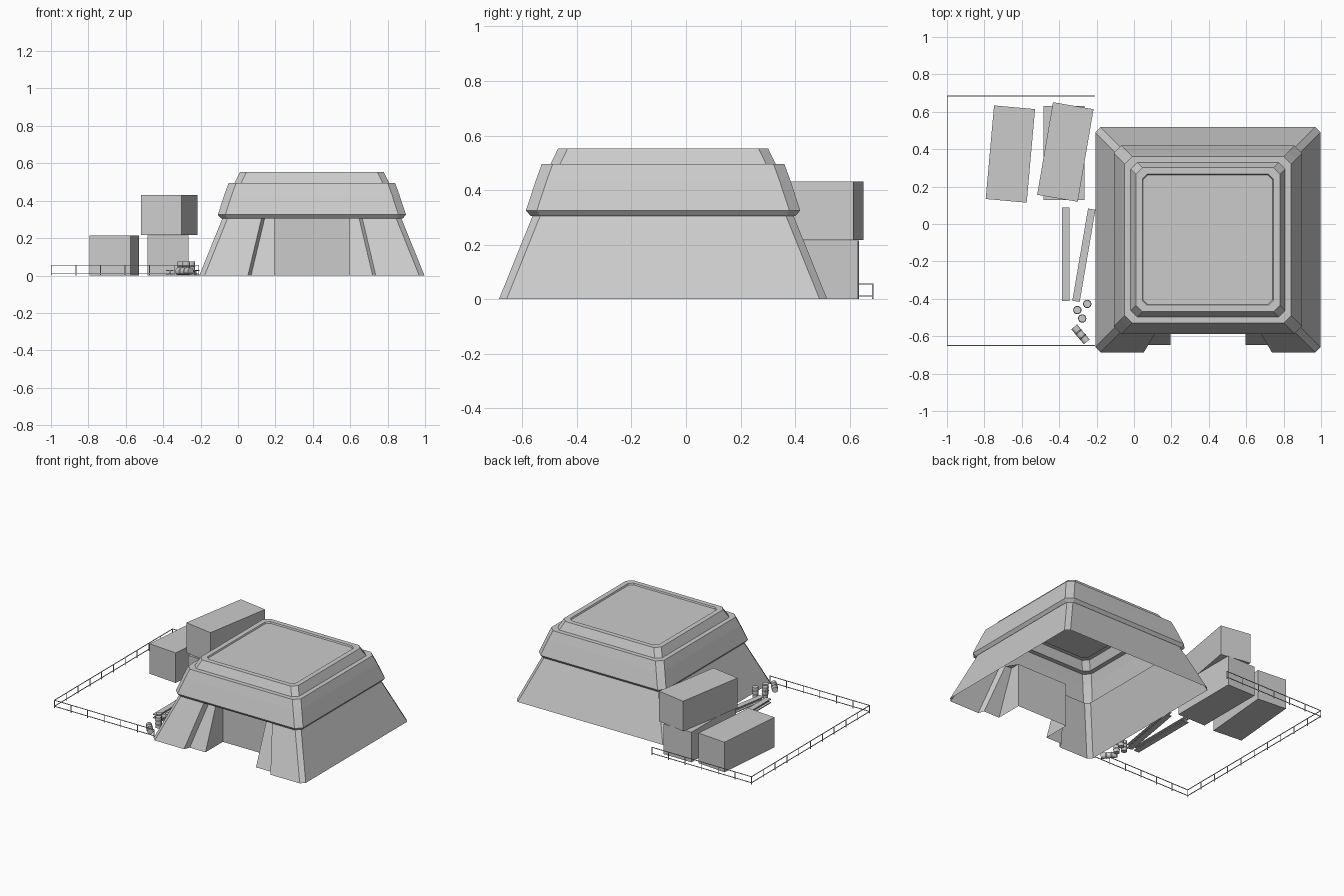
import bpy, bmesh
from math import radians, cos, sin, pi
from mathutils import Matrix, Vector

if "Cube" in bpy.data.objects:
    bpy.data.objects.remove(bpy.data.objects["Cube"])

CX, CY = 0.395, -0.084   # bunker centre


def finish(bm, name, mat=Matrix.Identity(4), normals=True):
    if normals:
        bmesh.ops.recalc_face_normals(bm, faces=bm.faces)
    me = bpy.data.meshes.new(name)
    bm.to_mesh(me)
    bm.free()
    ob = bpy.data.objects.new(name, me)
    ob.matrix_world = mat
    bpy.context.collection.objects.link(ob)
    return ob


def add_box(bm, size, centre):
    m = Matrix.Translation(centre) @ Matrix.Diagonal((*size, 1))
    bmesh.ops.create_cube(bm, size=1, matrix=m)


def place(x, y, z, rz=0):
    return Matrix.Translation((x, y, z)) @ Matrix.Rotation(radians(rz), 4, 'Z')


def ring(bm, half, cut, z):
    """Square loop with cut corners, starting at the front edge."""
    a, b = half, half - cut
    pts = [(-b, -a), (b, -a), (a, -b), (a, b), (b, a), (-b, a), (-a, b), (-a, -b)]
    return [bm.verts.new((CX + x, CY + y, z)) for x, y in pts]


# bunker shell: hollow stack of tapering rings with a sunken roof
bm = bmesh.new()
profile = [(0.602, 0.028, 0), (0.476, 0.028, 0.312), (0.485, 0.035, 0.304),
           (0.503, 0.04, 0.325), (0.467, 0.04, 0.435), (0.445, 0.04, 0.495),
           (0.413, 0.035, 0.495), (0.385, 0.035, 0.553), (0.35, 0.025, 0.553),
           (0.346, 0.025, 0.543)]
loops = [ring(bm, *p) for p in profile]
for k, (lo, hi) in enumerate(zip(loops, loops[1:])):
    for i in range(8):
        if k == 0 and i == 0:
            continue          # the front wall is built separately
        j = (i + 1) % 8
        bm.faces.new((lo[i], lo[j], hi[j], hi[i]))
bm.faces.new(loops[-1])
finish(bm, "bunker_shell")

# front wall: slanted legs, set-back cheeks and a door alcove
Y0, Y1, ZT = CY - 0.602, CY - 0.476, 0.312
SET, BACK = 0.04, -0.45
bm = bmesh.new()


def quad(*pts):
    bm.faces.new([bm.verts.new(p) for p in pts])


for s in (-1, 1):
    def P(x, y, z):
        return (CX + s * x, y, z)
    quad(P(0.574, Y0, 0), P(0.342, Y0, 0), P(0.268, Y1, ZT), P(0.448, Y1, ZT))
    quad(P(0.342, Y0, 0), P(0.325, Y0 + SET, 0), P(0.251, Y1 + SET, ZT), P(0.268, Y1, ZT))
    quad(P(0.325, Y0 + SET, 0), P(0.2, Y0 + SET, 0), P(0.2, Y1 + SET, ZT), P(0.251, Y1 + SET, ZT))
    quad(P(0.2, Y0 + SET, 0), P(0.2, BACK, 0), P(0.2, BACK, ZT), P(0.2, Y1 + SET, ZT))
quad((CX - 0.2, BACK, 0), (CX + 0.2, BACK, 0), (CX + 0.2, BACK, ZT), (CX - 0.2, BACK, ZT))
quad((CX - 0.268, Y1, ZT), (CX + 0.268, Y1, ZT), (CX + 0.2, BACK, ZT), (CX - 0.2, BACK, ZT))
bmesh.ops.remove_doubles(bm, verts=bm.verts, dist=1e-4)
finish(bm, "bunker_front_wall")

# cargo containers
for name, x, y, z, rot in (("container_outer", -0.661, 0.374, 0, -5.1),
                           ("container_inner", -0.375, 0.38, 0, 0),
                           ("container_stacked", -0.367, 0.385, 0.216, -9.7)):
    bm = bmesh.new()
    add_box(bm, (0.22, 0.502, 0.215), (0, 0, 0.1075))
    finish(bm, name, place(x, y, z, rot))

# yard fence: two rails and evenly spaced posts along three sides
T = 0.004
corners = [Vector((-0.21, -0.65, 0)), Vector((-0.998, -0.65, 0)),
           Vector((-0.998, 0.685, 0)), Vector((-0.21, 0.685, 0))]
bm = bmesh.new()
for a, b in zip(corners, corners[1:]):
    d, mid = b - a, (a + b) / 2
    for z in (0.012, 0.055):
        add_box(bm, (abs(d.x) + T, abs(d.y) + T, T), (mid.x, mid.y, z))
    n = round(d.length / 0.131)
    for i in range(n + 1):
        p = a.lerp(b, i / n)
        add_box(bm, (T, T, 0.056), (p.x, p.y, 0.028))
finish(bm, "yard_fence")

# steel beams lying on the ground
for name, x, y, rot in (("beam_left", -0.365, -0.162, 0), ("beam_right", -0.268, -0.167, -9.7)):
    bm = bmesh.new()
    for z in (0.003, 0.027):
        add_box(bm, (0.04, 0.5, 0.006), (0, 0, z))
    add_box(bm, (0.006, 0.5, 0.02), (0, 0, 0.015))
    finish(bm, name, place(x, y, 0, rot))


# ribbed drums
def drum(name, mat, h=0.075, r=0.02, n=16):
    prof = [(r, 0), (r, .3), (r * 1.12, .33), (r, .36), (r, .64), (r * 1.12, .67), (r, .7), (r, 1)]
    bm = bmesh.new()
    rows = [[bm.verts.new((q * cos(2 * pi * i / n), q * sin(2 * pi * i / n), t * h))
             for i in range(n)] for q, t in prof]
    for lo, hi in zip(rows, rows[1:]):
        for i in range(n):
            j = (i + 1) % n
            bm.faces.new((lo[i], lo[j], hi[j], hi[i]))
    bm.faces.new(rows[0])
    bm.faces.new(rows[-1])
    finish(bm, name, mat)


for i, (x, y) in enumerate(((-0.303, -0.46), (-0.277, -0.505), (-0.25, -0.427))):
    drum(f"drum_{i + 1}", place(x, y, 0))
drum("drum_fallen", place(-0.32, -0.55, 0.0225, -50) @ Matrix.Rotation(radians(90), 4, 'Y'), h=0.105)
